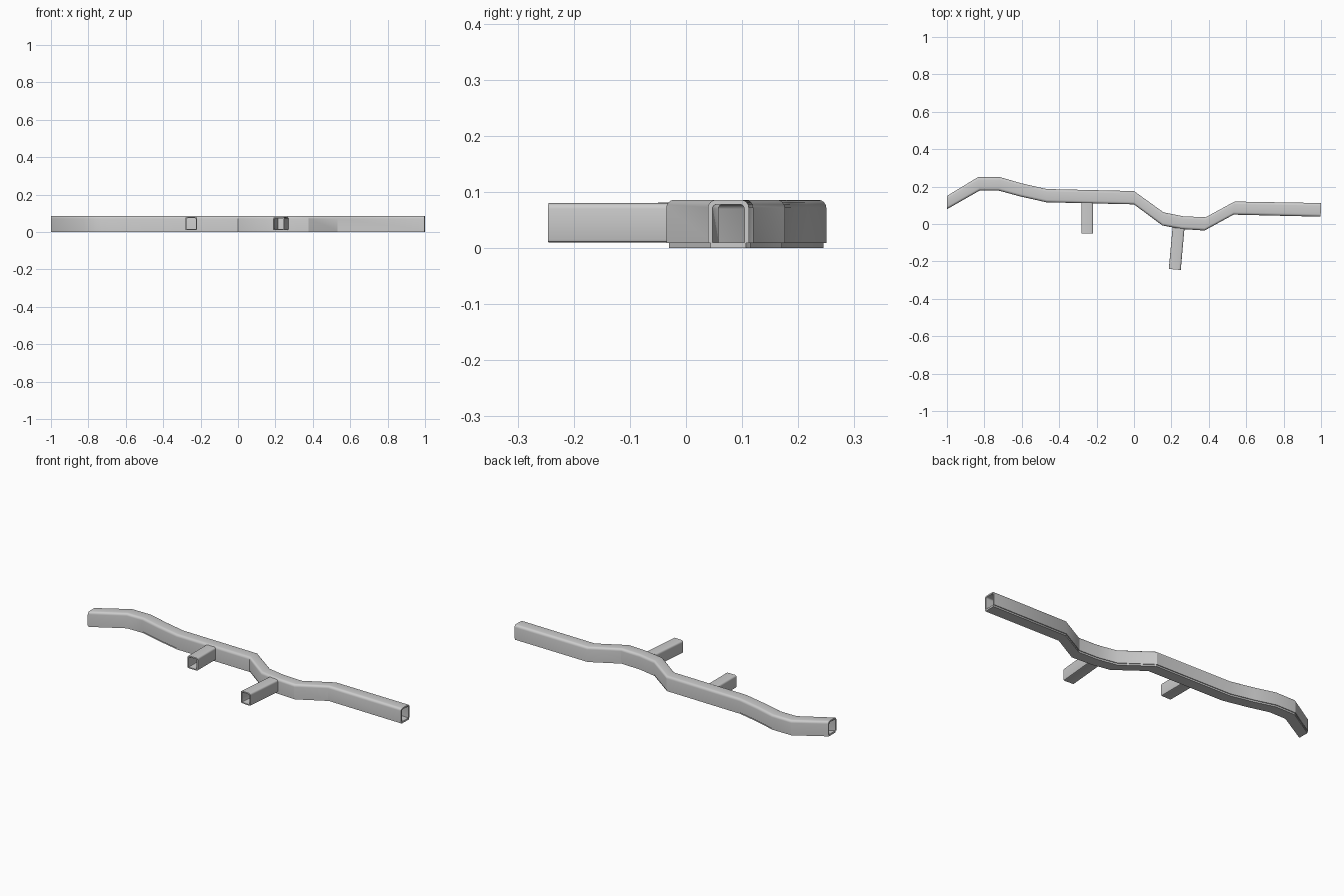
import bpy, bmesh, math

if "Cube" in bpy.data.objects:
    bpy.data.objects.remove(bpy.data.objects["Cube"])


def arc(cx, cz, r, a0, a1, n=4):
    return [(cx + r * math.cos(math.radians(a0 + (a1 - a0) * i / n)),
             cz + r * math.sin(math.radians(a0 + (a1 - a0) * i / n))) for i in range(n + 1)]


def arch(w, z0, z1, r):
    # Inverted U running from right foot to left foot
    return ([(w, z0)] + arc(w - r, z1 - r, r, 0, 90) + arc(r - w, z1 - r, r, 90, 180) + [(-w, z0)])


def box_ring(w, z0, z1, r, rb):
    # Rounded rectangle with small bottom corners
    return (arc(w - r, z1 - r, r, 0, 90) + arc(r - w, z1 - r, r, 90, 180)
            + arc(rb - w, z0 + rb, rb, 180, 270, 2) + arc(w - rb, z0 + rb, rb, 270, 360, 2))


def add_object(name, bm):
    bmesh.ops.recalc_face_normals(bm, faces=bm.faces)
    me = bpy.data.meshes.new(name)
    bm.to_mesh(me)
    bm.free()
    ob = bpy.data.objects.new(name, me)
    bpy.context.collection.objects.link(ob)
    bpy.context.view_layer.objects.active = ob
    ob.select_set(True)
    bpy.ops.object.shade_smooth_by_angle(angle=math.radians(30))
    ob.select_set(False)


def loft(bm, sections):
    # Skin closed cross-sections; returns the vertex rings
    rings = [[bm.verts.new(p) for p in s] for s in sections]
    n = len(rings[0])
    for a, b in zip(rings, rings[1:]):
        for i in range(n):
            j = (i + 1) % n
            bm.faces.new((a[i], a[j], b[j], b[i]))
    return rings


# Both plan edges of the tunnel: (back x, back y, front x, front y)
PATH = [(-1, .150, -1, .079), (-.835, .250, -.825, .179), (-.715, .250, -.725, .179),
        (-.6, .217, -.607, .147), (-.468, .187, -.468, .116), (0, .176, 0, .105),
        (.158, .062, .152, -.008), (.265, .041, .255, -.027), (.383, .036, .377, -.035),
        (.538, .120, .532, .050), (1, .112, .998, .039)]


def along_path(profile):
    # Profile u runs -1 (front edge) to 1 (back edge)
    out = []
    for bx, by, fx, fy in PATH:
        out.append([((bx + fx) / 2 + u * (bx - fx) / 2, (by + fy) / 2 + u * (by - fy) / 2, z)
                    for u, z in profile])
    return out


def main_profile(pts):
    return [(x / .036, z) for x, z in pts]


# Winding tunnel shell, open at both ends
bm = bmesh.new()
shell = arch(.036, .009, .086, .014) + arch(.028, .009, .078, .008)[::-1]
rings = loft(bm, along_path(main_profile(shell)))
n = len(shell)
for ring in (rings[0], rings[-1]):
    for i in range(n // 2 - 1):
        bm.faces.new((ring[i], ring[i + 1], ring[n - 2 - i], ring[n - 1 - i]))
add_object("tunnel_shell", bm)

# Floor plate, slightly narrower than the shell
bm = bmesh.new()
plate = [(.031, 0), (.031, .010), (-.031, .010), (-.031, 0)]
rings = loft(bm, along_path(main_profile(plate)))
bm.faces.new(rings[0])
bm.faces.new(rings[-1])
add_object("tunnel_floor", bm)


def side_branch(name, start, end, z0, z1):
    dx, dy = end[0] - start[0], end[1] - start[1]
    d = math.hypot(dx, dy)
    px, py = -dy / d, dx / d

    def place(prof, c):
        return [(c[0] + px * u, c[1] + py * u, z) for u, z in prof]
    bm = bmesh.new()
    outer = box_ring(.032, z0, z1, .010, .006)
    inner = box_ring(.025, z0 + .006, z1 - .007, .005, .003)
    # Loop out along the outer skin and back along the inner skin
    rings = loft(bm, [place(outer, start), place(outer, end), place(inner, end), place(inner, start)])
    n = len(outer)
    for i in range(n):
        j = (i + 1) % n
        bm.faces.new((rings[3][i], rings[3][j], rings[0][j], rings[0][i]))
    add_object(name, bm)


# Two hollow branches on the front side
side_branch("left_branch", (-.25, .115), (-.25, -.05), .010, .081)
side_branch("right_branch", (.238, -.022), (.218, -.243), .010, .080)
